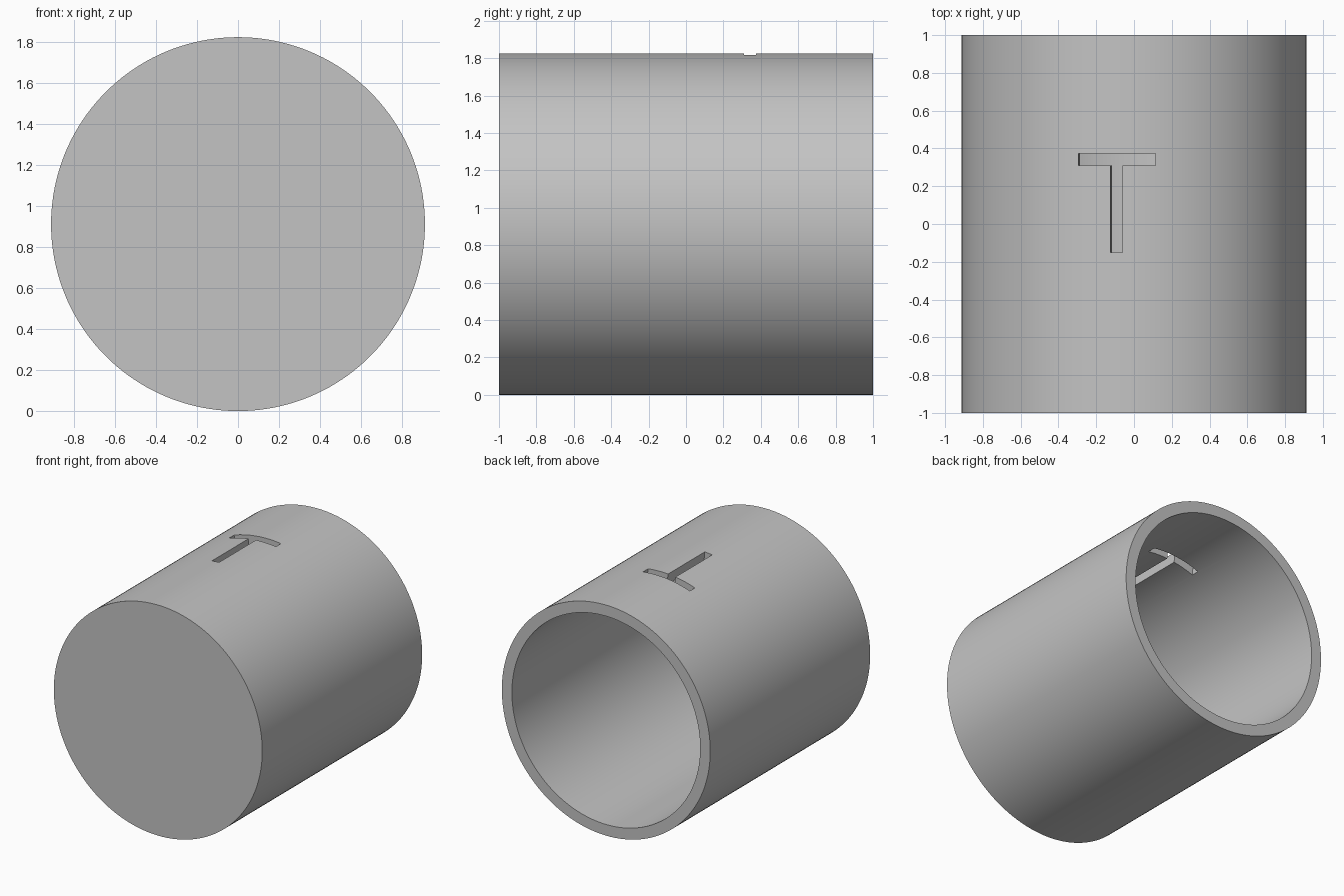
import bpy, bmesh, math
from mathutils import Matrix

if "Cube" in bpy.data.objects:
    bpy.data.objects.remove(bpy.data.objects["Cube"])

RADIUS, WALL, SEGMENTS = 0.9125, 0.088, 160

grey = bpy.data.materials.new("plain grey")
grey.use_nodes = True
colour = (0.55, 0.55, 0.55, 1)
grey.diffuse_color = colour
grey.node_tree.nodes["Principled BSDF"].inputs["Base Color"].default_value = colour


def make_object(name, bm):
    bmesh.ops.recalc_face_normals(bm, faces=bm.faces)
    mesh = bpy.data.meshes.new(name)
    bm.to_mesh(mesh)
    bm.free()
    mesh.materials.append(grey)
    obj = bpy.data.objects.new(name, mesh)
    bpy.context.collection.objects.link(obj)
    return obj


def make_cup():
    """Hollow cylinder lying along y, closed at the front and open at the back."""
    bm = bmesh.new()
    inner = RADIUS - WALL
    rings = []
    for r, y in [(RADIUS, -1), (RADIUS, 1), (inner, 1), (inner, -1 + WALL)]:
        angles = [math.tau * i / SEGMENTS for i in range(SEGMENTS)]
        rings.append([bm.verts.new((r * math.sin(a), y, r * math.cos(a))) for a in angles])
    for a, b in zip(rings, rings[1:]):
        for i in range(SEGMENTS):
            j = (i + 1) % SEGMENTS
            bm.faces.new((a[i], a[j], b[j], b[i]))
    bm.faces.new(rings[0])
    bm.faces.new(rings[-1])
    return make_object("cup_body", bm)


def make_slot_cutter(name, degrees):
    """T-shaped prism crossing the wall at an angle from the top."""
    bm = bmesh.new()
    half = [(0.0325, -0.15), (0.0325, 0.31), (0.206, 0.31), (0.206, 0.373)]
    outline = half + [(-x, y) for x, y in reversed(half)]
    face = bm.faces.new([bm.verts.new((x, y, 0.7)) for x, y in outline])
    top = bmesh.ops.extrude_face_region(bm, geom=[face])["geom"]
    verts = [v for v in top if isinstance(v, bmesh.types.BMVert)]
    bmesh.ops.translate(bm, verts=verts, vec=(0, 0, 0.3))
    bm.transform(Matrix.Rotation(math.radians(degrees), 4, "Y"))
    cutter = make_object(name, bm)
    cutter.hide_render = True
    return cutter


cup = make_cup()
bpy.ops.object.select_all(action="DESELECT")
bpy.context.view_layer.objects.active = cup
cup.select_set(True)

# Upper and lower T slots
for name, degrees in [("upper_slot_cutter", -5.8), ("lower_slot_cutter", 175.7)]:
    cutter = make_slot_cutter(name, degrees)
    cut = cup.modifiers.new(name, "BOOLEAN")
    cut.operation = "DIFFERENCE"
    cut.solver = "EXACT"
    cut.object = cutter
    bpy.ops.object.modifier_apply(modifier=cut.name)
    bpy.data.objects.remove(cutter)

# Stand on the ground and smooth the round walls
cup.data.transform(Matrix.Translation((0, 0, RADIUS)))
bpy.ops.object.shade_smooth_by_angle(angle=math.radians(30))
